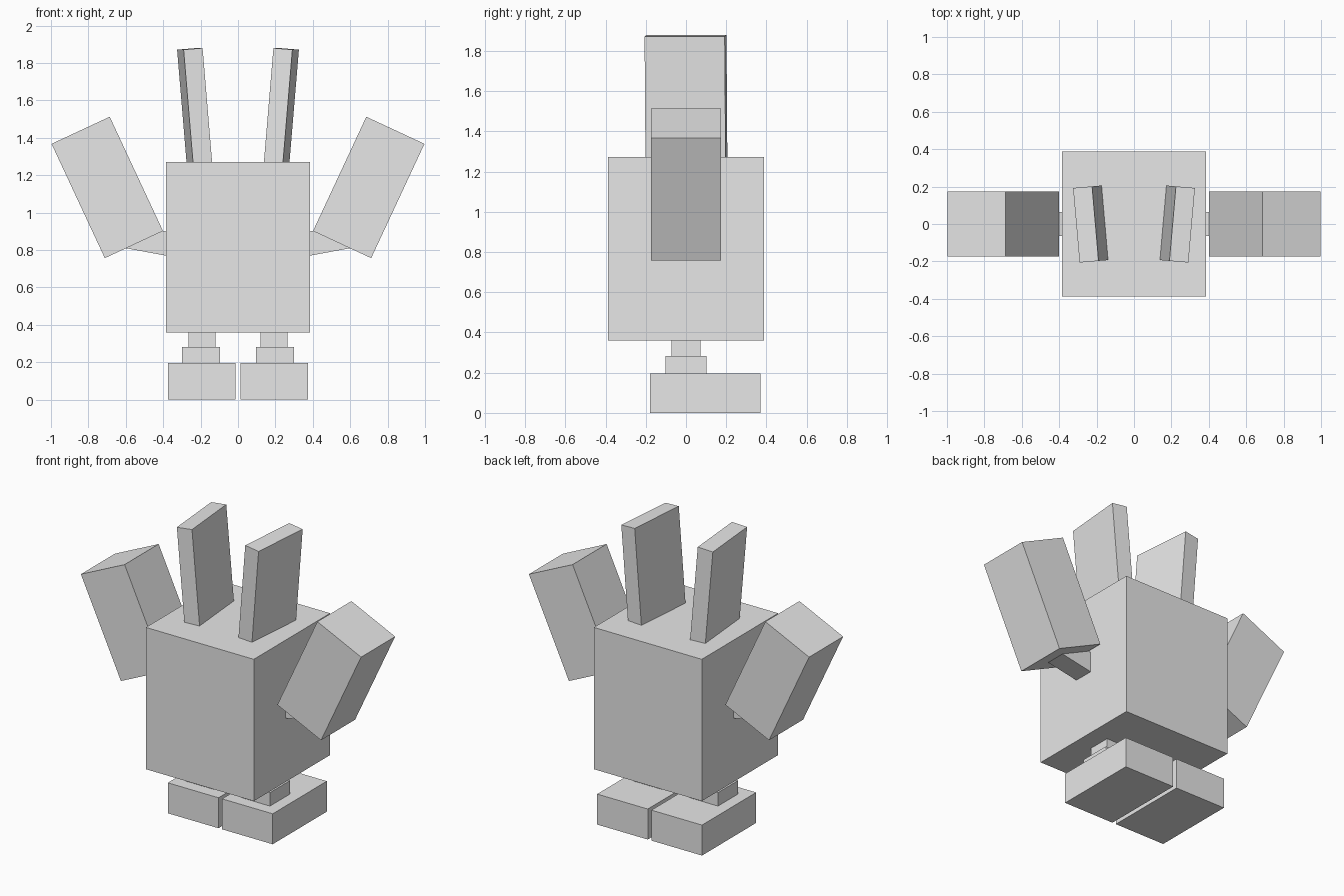
import bpy
import bmesh
from math import radians
from mathutils import Euler, Matrix, Vector

default = bpy.data.objects.get("Cube")
if default:
    bpy.data.objects.remove(default, do_unlink=True)

# Single flat grey
grey = bpy.data.materials.new("light_grey")
grey.use_nodes = True
grey.diffuse_color = (0.8, 0.8, 0.8, 1)
grey.node_tree.nodes["Principled BSDF"].inputs["Base Color"].default_value = (0.8, 0.8, 0.8, 1)


def box(name, center, size, tilt=0, yaw=0):
    """Box with its size in the mesh; tilt turns about y, yaw about z."""
    bm = bmesh.new()
    bmesh.ops.create_cube(bm, size=1, matrix=Matrix.Diagonal(Vector((*size, 1))))
    mesh = bpy.data.meshes.new(name)
    bm.to_mesh(mesh)
    bm.free()
    mesh.materials.append(grey)
    obj = bpy.data.objects.new(name, mesh)
    obj.location = center
    obj.rotation_euler = Euler((0, radians(tilt), radians(yaw)))
    bpy.context.collection.objects.link(obj)
    return obj


def pair(name, center, size, tilt=0, yaw=0):
    """The same box on both sides of the body."""
    x, y, z = center
    for side, s in (("left", 1), ("right", -1)):
        box(f"{side}_{name}", (s * x, y, z), size, s * tilt, s * yaw)


# Body block
box("body", (0, 0, 0.816), (0.768, 0.776, 0.912))

# Feet and stepped legs
pair("foot", (0.193, 0.095, 0.098), (0.36, 0.55, 0.196))
pair("ankle", (0.197, 0, 0.238), (0.204, 0.204, 0.09))
pair("leg", (0.193, 0, 0.325), (0.145, 0.145, 0.09))

# Arms: short stub from the body, then a raised forearm
pair("upper_arm", (0.48, 0, 0.853), (0.27, 0.13, 0.128), tilt=-10.5)
pair("forearm", (0.699, 0, 1.135), (0.343, 0.346, 0.674), tilt=25)

# Ears leaning outward and slightly turned
pair("ear", (0.23, 0, 1.547), (0.102, 0.4, 0.66), tilt=4.8, yaw=-5)
